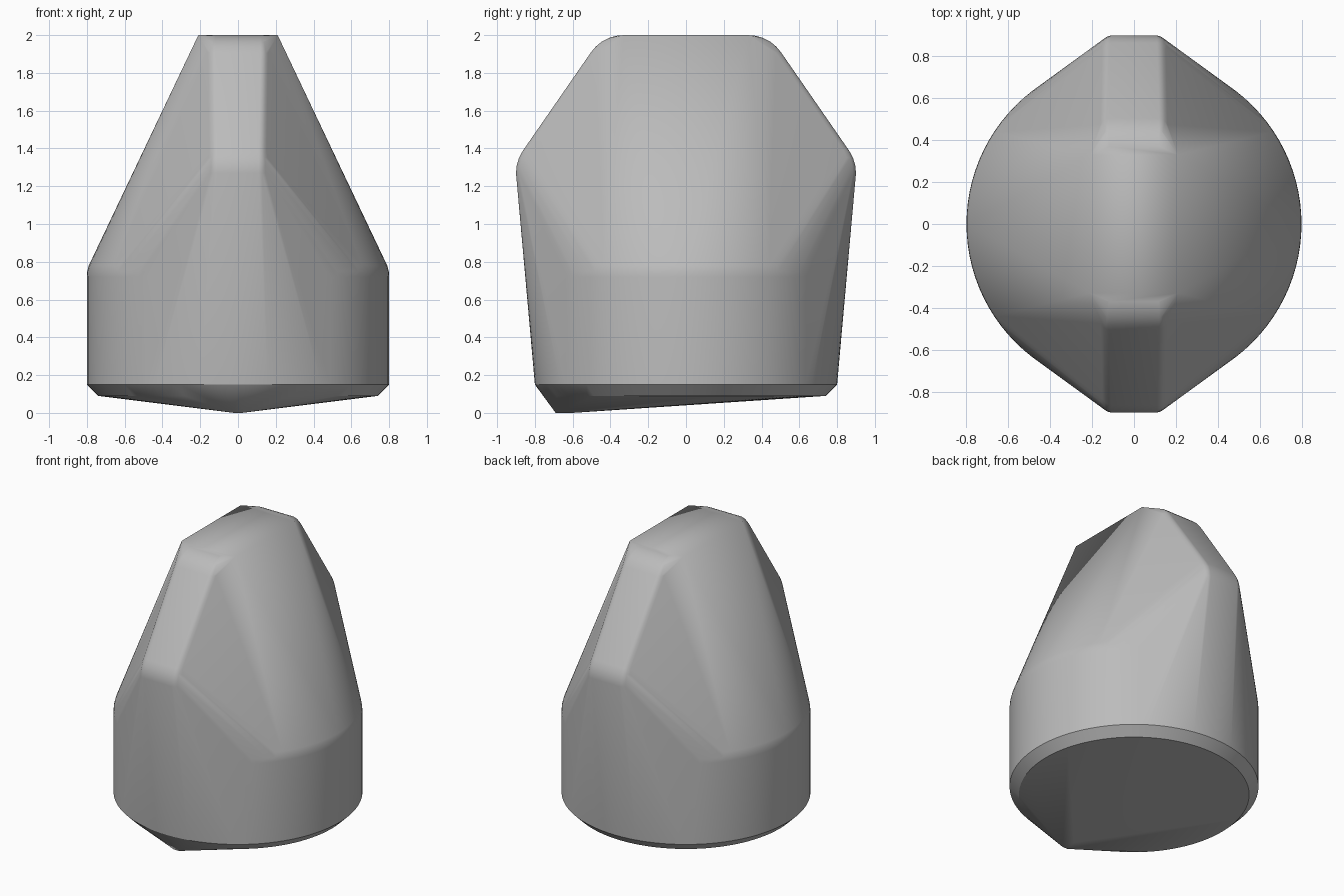
import bpy
import bmesh
from math import sin, cos, pi, radians

cube = bpy.data.objects.get("Cube")
if cube:
    bpy.data.objects.remove(cube, do_unlink=True)

grey = bpy.data.materials.new("plain grey")
grey.use_nodes = True
colour = (0.5, 0.5, 0.5, 1)
grey.diffuse_color = colour
grey.node_tree.nodes["Principled BSDF"].inputs["Base Color"].default_value = colour


def ring(radius, z, sides=96):
    return [(radius * cos(2 * pi * i / sides), radius * sin(2 * pi * i / sides), z)
            for i in range(sides)]


def rounded_corner(x, y, z, rx, r, steps=32):
    # ellipsoid, narrow across the ridge
    return [(x + rx * cos(2 * pi * j / steps) * sin(pi * i / 16),
             y + r * sin(2 * pi * j / steps) * sin(pi * i / 16),
             z + r * cos(pi * i / 16))
            for i in range(17) for j in range(steps)]


# Round base with a chamfered foot and a softened shoulder
points = ring(0.74, 0.09) + ring(0.8, 0.15) + ring(0.8, 0.72)
points += ring(0.798, 0.75) + ring(0.79, 0.78)

# Off-centre tip under the front
points += [(0.02, -0.69, 0), (-0.02, -0.69, 0), (0, -0.6, 0)]

# Flat top and rounded front and back ridges
for sx in (-1, 1):
    for sy in (-1, 1):
        points.append((0.21 * sx, 0.33 * sy, 2))
        points += rounded_corner(0.12 * sx, 0.33 * sy, 1.79, 0.085, 0.21)
        points += rounded_corner(0.11 * sx, 0.69 * sy, 1.27, 0.09, 0.21)

# Wrap everything in one convex skin
bm = bmesh.new()
for p in points:
    bm.verts.new(p)
bmesh.ops.remove_doubles(bm, verts=bm.verts[:], dist=0.0005)
bmesh.ops.convex_hull(bm, input=bm.verts[:], use_existing_faces=False)
bmesh.ops.delete(bm, geom=[v for v in bm.verts if not v.link_faces], context="VERTS")
bmesh.ops.dissolve_limit(bm, angle_limit=radians(0.3), verts=bm.verts[:], edges=bm.edges[:])
bmesh.ops.recalc_face_normals(bm, faces=bm.faces[:])
mesh = bpy.data.meshes.new("wedge_body")
bm.to_mesh(mesh)
bm.free()
body = bpy.data.objects.new("wedge_body", mesh)
bpy.context.collection.objects.link(body)
mesh.materials.append(grey)

bpy.ops.object.select_all(action="DESELECT")
body.select_set(True)
bpy.context.view_layer.objects.active = body
bpy.ops.object.shade_smooth_by_angle(angle=radians(25))
